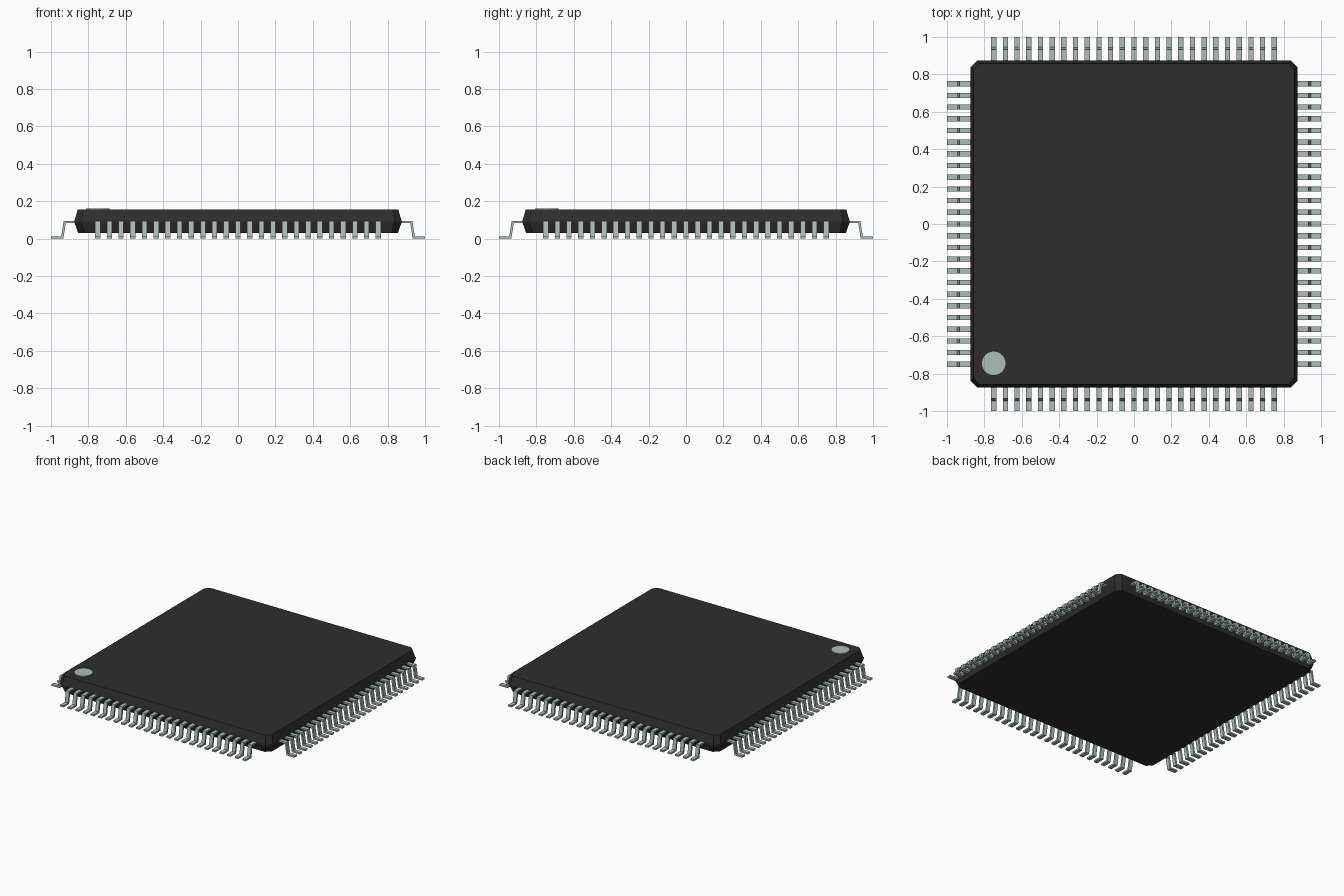
import bpy, bmesh, math
from mathutils import Matrix, Vector

cube = bpy.data.objects.get("Cube")
if cube:
    bpy.data.objects.remove(cube, do_unlink=True)


def material(name, rgb):
    mat = bpy.data.materials.new(name)
    mat.use_nodes = True
    color = (*rgb, 1)
    mat.diffuse_color = color
    mat.node_tree.nodes["Principled BSDF"].inputs["Base Color"].default_value = color
    return mat


def finish(name, bm, mat):
    bmesh.ops.recalc_face_normals(bm, faces=bm.faces)
    mesh = bpy.data.meshes.new(name)
    bm.to_mesh(mesh)
    bm.free()
    mesh.materials.append(mat)
    obj = bpy.data.objects.new(name, mesh)
    bpy.context.collection.objects.link(obj)
    return obj


def loft(bm, rings):
    """Join matching point rings into a closed solid."""
    rings = [[bm.verts.new(p) for p in ring] for ring in rings]
    n = len(rings[0])
    for a, b in zip(rings, rings[1:]):
        for i in range(n):
            j = (i + 1) % n
            bm.faces.new((a[i], a[j], b[j], b[i]))
    bm.faces.new(rings[0][::-1])
    bm.faces.new(rings[-1])


black = material("black plastic", (0.027, 0.027, 0.027))
silver = material("pale metal", (0.42, 0.52, 0.475))


# Package body: clipped square, widest at the level of the leads
def clipped_square(half, cut, z):
    ring = []
    for k in range(4):
        turn = Matrix.Rotation(k * math.pi / 2, 3, 'Z')
        ring += [turn @ Vector((half, half - cut, z)), turn @ Vector((half - cut, half, z))]
    return ring


bm = bmesh.new()
loft(bm, [clipped_square(0.855, 0.035, 0.03),
          clipped_square(0.874, 0.035, 0.085),
          clipped_square(0.874, 0.035, 0.097),
          clipped_square(0.857, 0.03, 0.155)])
finish("package_body", bm, black)

# Round index mark on the top corner
bm = bmesh.new()
bmesh.ops.create_cone(bm, cap_ends=True, segments=32, radius1=0.063, radius2=0.063,
                      depth=0.008, matrix=Matrix.Translation((-0.75, -0.745, 0.158)))
mark = finish("index_mark", bm, silver)

# Bent leads: 25 per side, each a gull-wing profile given some width
PROFILE = [(0.85, 0.095), (0.932, 0.095), (0.945, 0.012), (1.0, 0.012),
           (1.0, 0.0), (0.934, 0.0), (0.921, 0.083), (0.85, 0.083)]
COUNT, PITCH, WIDTH = 25, 0.0625, 0.028

for k, side in enumerate(("left", "back", "right", "front")):
    turn = Matrix.Rotation(k * math.pi / 2, 3, 'Z')
    bm = bmesh.new()
    for i in range(COUNT):
        y = (i - (COUNT - 1) / 2) * PITCH
        loft(bm, [[turn @ Vector((r, y + s * WIDTH / 2, z)) for r, z in PROFILE]
                  for s in (-1, 1)])
    finish(side + "_leads", bm, silver)
